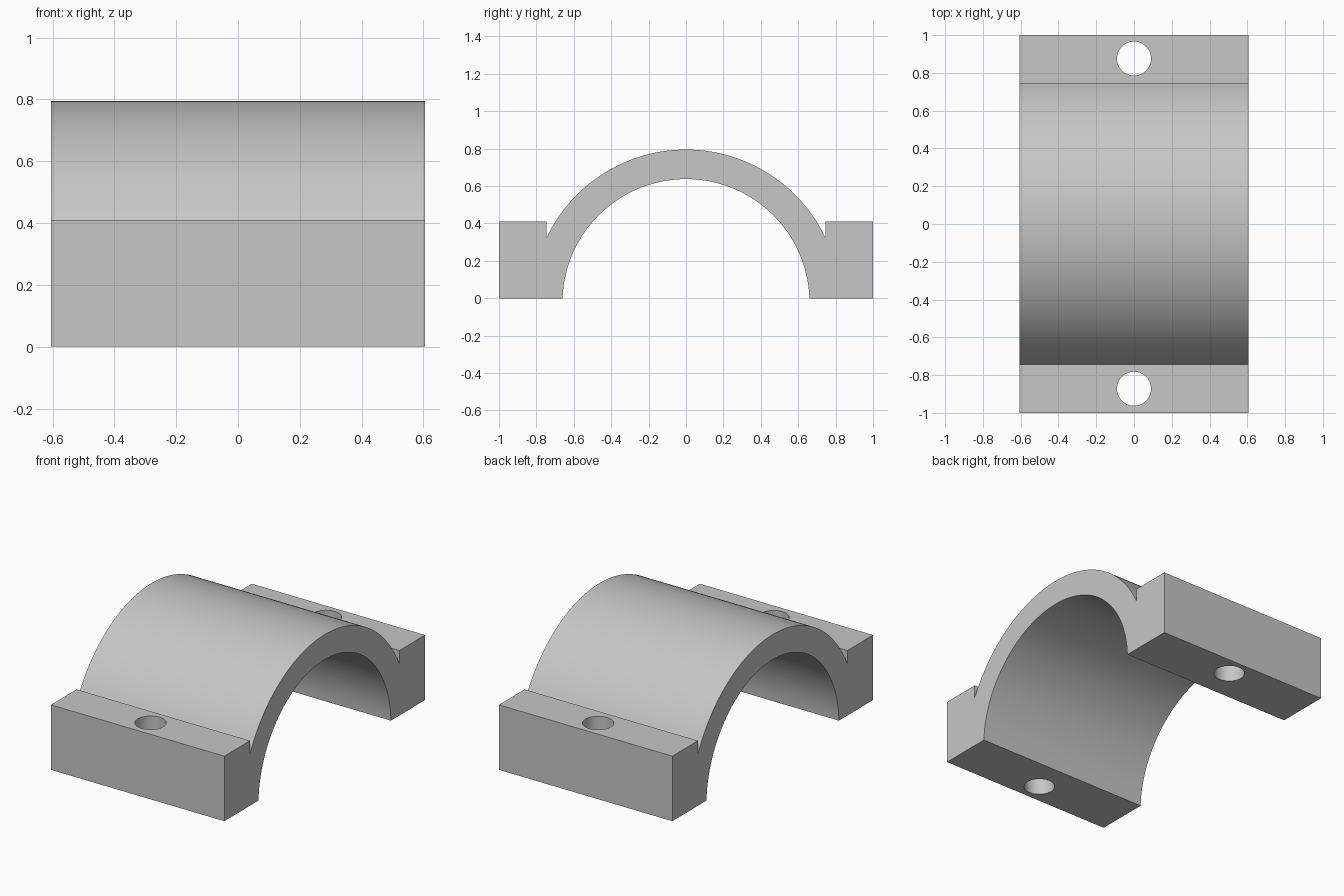
import bpy
import bmesh
from math import atan2, sin, cos, radians

if "Cube" in bpy.data.objects:
    bpy.data.objects.remove(bpy.data.objects["Cube"], do_unlink=True)

HALF_WIDTH = 0.605
FOOT_TOP = 0.41
FOOT_INNER = 0.745

grey = bpy.data.materials.new("light grey")
grey.use_nodes = True
colour = (0.57, 0.57, 0.57, 1)
grey.diffuse_color = colour
grey.node_tree.nodes["Principled BSDF"].inputs["Base Color"].default_value = colour


def arc(y_end, z_end, z_top, steps=64):
    """Arc over y = 0 from (y_end, z_end) to its mirror, peaking at z_top."""
    centre = (z_top**2 - y_end**2 - z_end**2) / (2 * (z_top - z_end))
    radius = z_top - centre
    half = atan2(y_end, z_end - centre)
    angles = [half * (1 - 2 * i / steps) for i in range(steps + 1)]
    return [(radius * sin(a), centre + radius * cos(a)) for a in angles]


# Half-pipe clamp: one cross-section with feet, extruded along x
outer = arc(FOOT_INNER, 0.325, 0.795)
inner = arc(0.66, 0, 0.637)
profile = [(1, 0), (1, FOOT_TOP), (FOOT_INNER, FOOT_TOP)] + outer
profile += [(-FOOT_INNER, FOOT_TOP), (-1, FOOT_TOP), (-1, 0)] + inner[::-1]

bm = bmesh.new()
face = bm.faces.new([bm.verts.new((-HALF_WIDTH, y, z)) for y, z in profile])
result = bmesh.ops.extrude_face_region(bm, geom=[face])
moved = [g for g in result["geom"] if isinstance(g, bmesh.types.BMVert)]
bmesh.ops.translate(bm, verts=moved, vec=(2 * HALF_WIDTH, 0, 0))
bmesh.ops.recalc_face_normals(bm, faces=bm.faces)
mesh = bpy.data.meshes.new("clamp_half")
bm.to_mesh(mesh)
bm.free()
mesh.materials.append(grey)
clamp = bpy.data.objects.new("clamp_half", mesh)
bpy.context.collection.objects.link(clamp)

# Bolt hole through each foot
for name, y in (("front", -0.872), ("back", 0.876)):
    bpy.ops.mesh.primitive_cylinder_add(vertices=64, radius=0.09, depth=1,
                                        location=(0, y, 0.2))
    cutter = bpy.context.object
    cutter.name = name + "_hole_cutter"
    cutter.hide_render = True
    cutter.data.materials.append(grey)
    cut = clamp.modifiers.new(name + "_bolt_hole", "BOOLEAN")
    cut.operation = "DIFFERENCE"
    cut.solver = "EXACT"
    cut.object = cutter
    bpy.ops.object.select_all(action="DESELECT")
    clamp.select_set(True)
    bpy.context.view_layer.objects.active = clamp
    bpy.ops.object.modifier_apply(modifier=cut.name)
    bpy.data.objects.remove(cutter, do_unlink=True)

bpy.ops.object.shade_smooth_by_angle(angle=radians(30))
